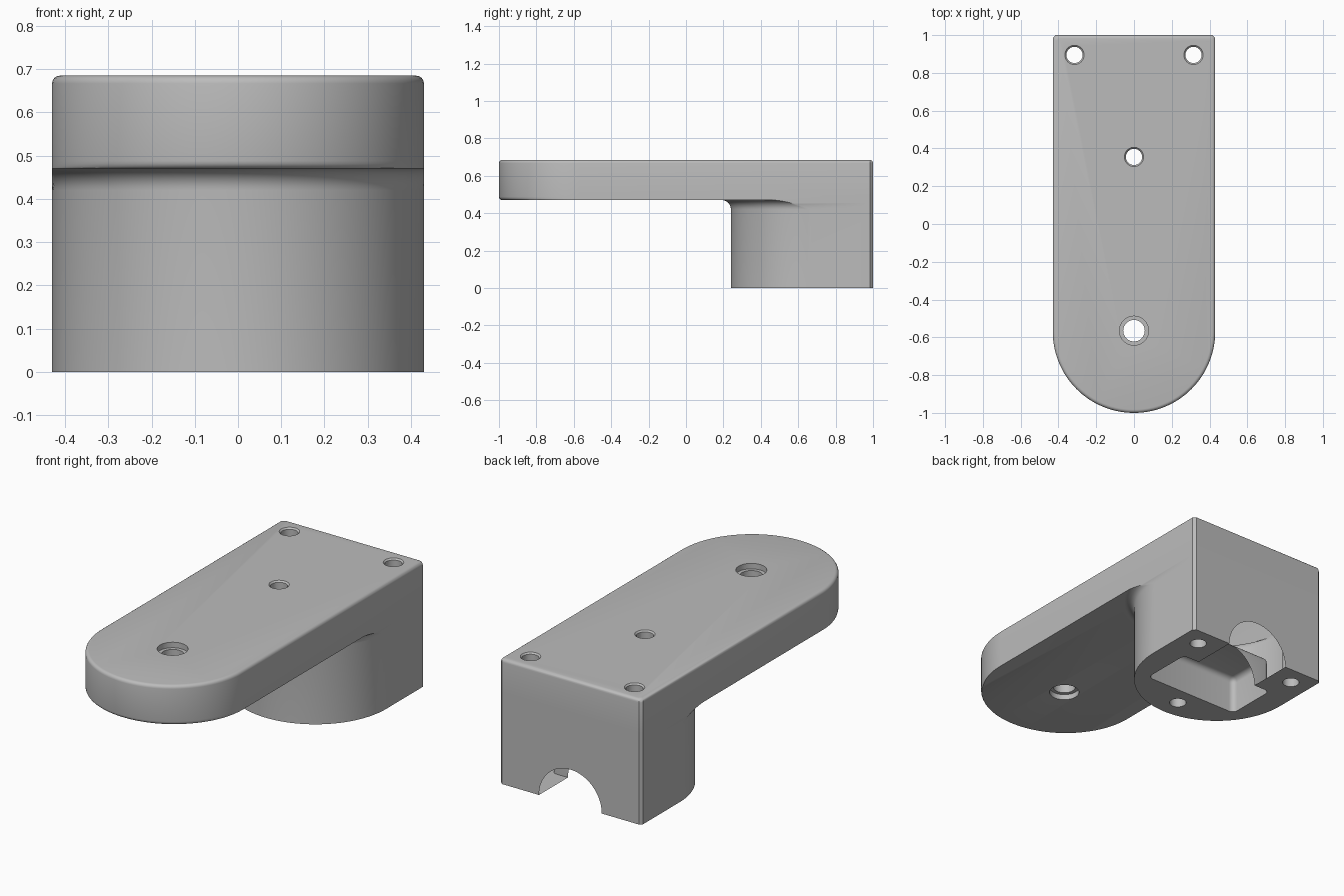
import bpy, bmesh, math
from mathutils import Matrix

cube = bpy.data.objects.get("Cube")
if cube:
    bpy.data.objects.remove(cube, do_unlink=True)

W = 0.43                  # half width, also the radius of both rounded ends
ARM_Y, LEG_Y = -0.57, 0.67
UNDER, TOP = 0.47, 0.685
FILLET, ROUND = 0.05, 0.018
STEPS = 64

grey = bpy.data.materials.new("plain_grey")
grey.use_nodes = True
grey.diffuse_color = (0.5, 0.5, 0.5, 1)
grey.node_tree.nodes["Principled BSDF"].inputs["Base Color"].default_value = (0.5, 0.5, 0.5, 1)


def outline(center_y, radius, z, half=W, back=1.0, squash=0.0, back_z=None):
    """Round front trimmed to the half width, with softened square back corners."""
    reach = math.asin(min(1.0, half / radius))
    pts = []
    for i in range(STEPS + 1):
        t = reach * (2 * i / STEPS - 1)
        pts.append((radius * math.sin(t), center_y - (radius - squash) * math.cos(t), z))
    bz = z if back_z is None else back_z
    c = 0.015
    return pts + [(half, back - c, bz), (half - c, back, bz),
                  (c - half, back, bz), (-half, back - c, bz)]


def finish(bm, name):
    bmesh.ops.recalc_face_normals(bm, faces=bm.faces)
    mesh = bpy.data.meshes.new(name)
    bm.to_mesh(mesh)
    bm.free()
    obj = bpy.data.objects.new(name, mesh)
    bpy.context.collection.objects.link(obj)
    mesh.materials.append(grey)
    return obj


def loft(rings, name):
    bm = bmesh.new()
    loops = [[bm.verts.new(p) for p in ring] for ring in rings]
    n = len(loops[0])
    for low, high in zip(loops, loops[1:]):
        for i in range(n):
            j = (i + 1) % n
            bm.faces.new((low[i], low[j], high[j], high[i]))
    bm.faces.new(loops[0][::-1])
    bm.faces.new(loops[-1])
    return finish(bm, name)


# Leg, flaring through a fillet into the underside of the arm
rings = [outline(LEG_Y, W, 0)]
for i in range(9):
    a = math.pi / 2 * i / 8
    rings.append(outline(LEG_Y, W + FILLET * (1 - math.cos(a)),
                         UNDER - FILLET + FILLET * math.sin(a)))

# Arm: rounded lower front lip, straight wall, rounded upper rim
for i in range(5):
    a = math.pi / 2 * i / 4
    rings.append(outline(ARM_Y, W, UNDER + ROUND * (1 - math.cos(a)),
                         squash=ROUND * (1 - math.sin(a)), back_z=UNDER + 0.01 + 0.005 * i))
for i in range(5):
    a = math.pi / 2 * i / 4
    inset = ROUND * (1 - math.cos(a))
    rings.append(outline(ARM_Y, W - inset, TOP - ROUND + ROUND * math.sin(a),
                         half=W - inset, back=1 - inset))
body = loft(rings, "bracket_body")


def cut(cutter):
    mod = body.modifiers.new("cut", "BOOLEAN")
    mod.operation, mod.solver, mod.object = "DIFFERENCE", "EXACT", cutter
    bpy.context.view_layer.objects.active = body
    bpy.ops.object.modifier_apply(modifier=mod.name)
    bpy.data.objects.remove(cutter, do_unlink=True)


def drill(x, y, z0, z1, r0, r1=None):
    bm = bmesh.new()
    bmesh.ops.create_cone(bm, cap_ends=True, segments=40, radius1=r0,
                          radius2=r0 if r1 is None else r1, depth=z1 - z0,
                          matrix=Matrix.Translation((x, y, (z0 + z1) / 2)))
    cut(finish(bm, "drill_cutter"))


# Screw holes right through, with a small chamfer at the top
for x, y in ((-0.315, 0.895), (0.315, 0.895), (0, 0.355)):
    drill(x, y, -0.1, 0.8, 0.043)
    drill(x, y, TOP - 0.009, TOP + 0.005, 0.042, 0.056)

# Pivot hole with a counterbore on both faces
drill(0, -0.565, 0.4, 0.8, 0.057)
drill(0, -0.565, TOP - 0.03, 0.8, 0.077)
drill(0, -0.565, 0.4, UNDER + 0.03, 0.077)

# Pocket under the leg
bm = bmesh.new()
bmesh.ops.create_cube(bm, size=1, matrix=Matrix.Translation((0, 0.605, 0.05))
                      @ Matrix.Diagonal((0.58, 0.29, 0.3, 1)))
bmesh.ops.bevel(bm, geom=[e for e in bm.edges if max(v.co.z for v in e.verts) > 0.1],
                offset=0.03, segments=5, profile=0.5, affect="EDGES")
cut(finish(bm, "pocket_cutter"))

# Arched channel from the pocket out through the back
bm = bmesh.new()
bmesh.ops.create_cone(bm, cap_ends=True, segments=64, radius1=0.19, radius2=0.19, depth=0.5,
                      matrix=Matrix.Translation((0, 0.95, 0)) @ Matrix.Rotation(math.pi / 2, 4, "X"))
cut(finish(bm, "channel_cutter"))

# Smooth shading with crisp edges
bpy.ops.object.select_all(action="DESELECT")
body.select_set(True)
bpy.context.view_layer.objects.active = body
bpy.ops.object.shade_smooth_by_angle(angle=math.radians(32))
